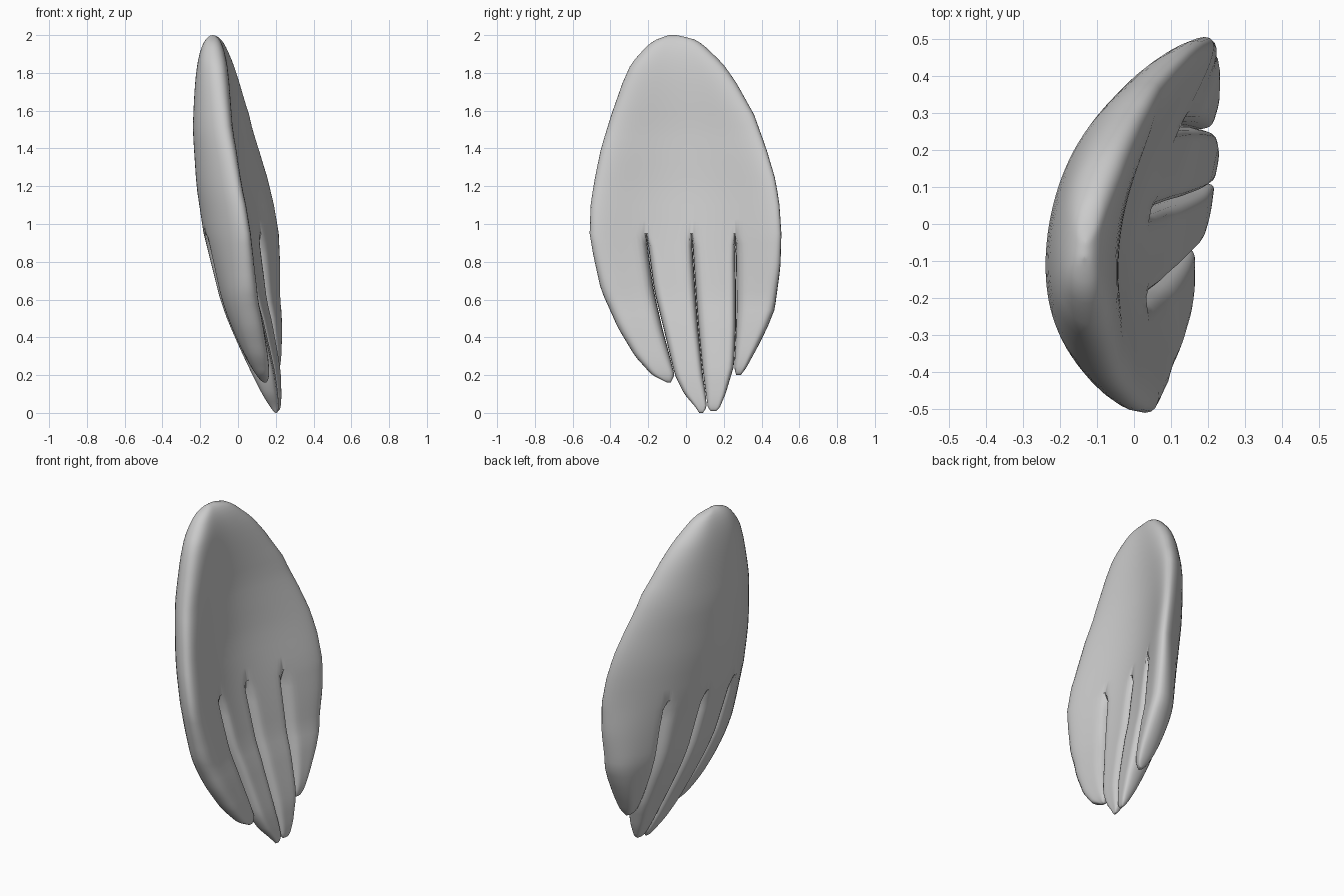
import bpy, bmesh, math

if "Cube" in bpy.data.objects:
    bpy.data.objects.remove(bpy.data.objects["Cube"])

# Outline tables: (z, left y, right y)
PALM = [(.95, -.51, .505), (1.1, -.505, .495), (1.23, -.485, .475), (1.4, -.45, .425), (1.58, -.395, .36),
        (1.75, -.335, .265), (1.85, -.29, .195), (1.95, -.2, .09), (1.98, -.15, .04), (2, -.09, -.05)]
FINGERS = [
    [(.95, -.51, -.21), (.83, -.49, -.195), (.65, -.45, -.17), (.45, -.36, -.125),
     (.3, -.27, -.085), (.2, -.18, -.06), (.16, -.1, -.08)],
    [(.95, -.21, .03), (.65, -.17, .05), (.45, -.12, .065), (.2, -.06, .09),
     (.1, -.01, .105), (.03, .05, .11), (0, .07, .09)],
    [(.95, .03, .26), (.65, .05, .265), (.45, .065, .265), (.25, .085, .255),
     (.1, .105, .21), (.03, .115, .18), (.01, .13, .16)],
    [(.95, .26, .505), (.77, .265, .5), (.55, .267, .47), (.45, .264, .43), (.35, .26, .38),
     (.24, .255, .32), (.2, .265, .29)]]
CENTRE = [(0, .193), (.2, .136), (.4, .07), (.6, .007), (.95, -.067), (1.2, -.107),
          (1.5, -.13), (2, -.125)]
HALF = [(0, .045), (.2, .066), (.5, .092), (.95, .106), (1.5, .1), (2, .09)]
BOW = [(.15, .5), (.55, .66), (.95, .95), (1.2, 1)]
COLS, ROWS = 14, 22


def lerp(table, z, k=1):
    """Piecewise linear lookup of column k."""
    t = sorted(table)
    if z <= t[0][0]:
        return t[0][k]
    for a, b in zip(t, t[1:]):
        if z <= b[0]:
            return a[k] + (b[k] - a[k]) * (z - a[0]) / (b[0] - a[0])
    return t[-1][k]


def mid(y, z):
    """Bowed, leaning middle surface of the plate."""
    return lerp(CENTRE, z) + lerp(BOW, z) * (.73 * y * y + .17 * y)


def hump(u, n=4):
    return math.sqrt(max(0, 1 - abs(u) ** n))


bm = bmesh.new()


def skin(grid):
    """Make both faces of the plate from rows of (y, z, half thickness)."""
    for side in (-1, 1):
        v = [[bm.verts.new((mid(y, z) + side * h, y, z)) for y, z, h in row] for row in grid]
        for a, b in zip(v, v[1:]):
            for j in range(len(a) - 1):
                bm.faces.new((a[j], a[j + 1], b[j + 1], b[j]))


us = [-math.cos(math.pi * j / COLS) for j in range(COLS + 1)]
ws = [math.sin(math.pi / 2 * i / ROWS) for i in range(ROWS + 1)]
L0, R0 = PALM[0][1:]


def plate(y):
    """Rounded rim profile across the whole hand at the knuckle row."""
    return hump((2 * y - L0 - R0) / (R0 - L0))


# Palm: columns line up with the finger columns at the knuckle row
fr = []
for f in FINGERS:
    l, r = f[0][1:]
    fr += [(2 * ((l + r) / 2 + u * (r - l) / 2) - L0 - R0) / (R0 - L0) for u in us][(1 if fr else 0):]
grid = []
for w in ws:
    z = .95 + 1.05 * w
    l, r = lerp(PALM, z, 1), lerp(PALM, z, 2)
    grid.append([((l + r) / 2 + u * (r - l) / 2, z, lerp(HALF, z) * hump(u) * hump(w, 8))
                 for u in fr])
skin(grid)

# Fingers: outer rims continue the palm rim, groove sides pinch tightly
for i, f in enumerate(FINGERS):
    tip = f[-1][0]
    grid = []
    for w in ws:
        z = .95 + (tip - .95) * w
        l, r = lerp(f, z, 1), lerp(f, z, 2)
        blend = min(1, w / ws[1])
        l, r = l + .0006 * blend * (i > 0), r - .0006 * blend * (i < 3)
        row = []
        for u in us:
            y = (l + r) / 2 + u * (r - l) / 2
            own = 1
            if i == 0:
                rim = plate(min(0, L0 + y - l))
                own = hump(min(u, 0))
            elif i == 3:
                rim = plate(max(0, R0 - (r - y)))
                own = hump(max(u, 0))
            else:
                rim = plate(y)
            rim += (own - rim) * w
            grooved = (u < 0 and i > 0) or (u > 0 and i < 3)
            pinch = hump(u, 10 - 5 * w) if grooved else 1
            p = rim * (1 - blend + blend * pinch)
            row.append((y, z, lerp(HALF, z) * p * hump(w, 6)))
        grid.append(row)
    skin(grid)

bmesh.ops.remove_doubles(bm, verts=bm.verts, dist=.0002)
bmesh.ops.holes_fill(bm, edges=[e for e in bm.edges if e.is_boundary], sides=4)
bmesh.ops.recalc_face_normals(bm, faces=bm.faces)
me = bpy.data.meshes.new("flipper_hand")
bm.to_mesh(me)
bm.free()
ob = bpy.data.objects.new("flipper_hand", me)
bpy.context.collection.objects.link(ob)
bpy.context.view_layer.objects.active = ob
ob.select_set(True)
bpy.ops.object.shade_smooth_by_angle(angle=math.radians(50))
